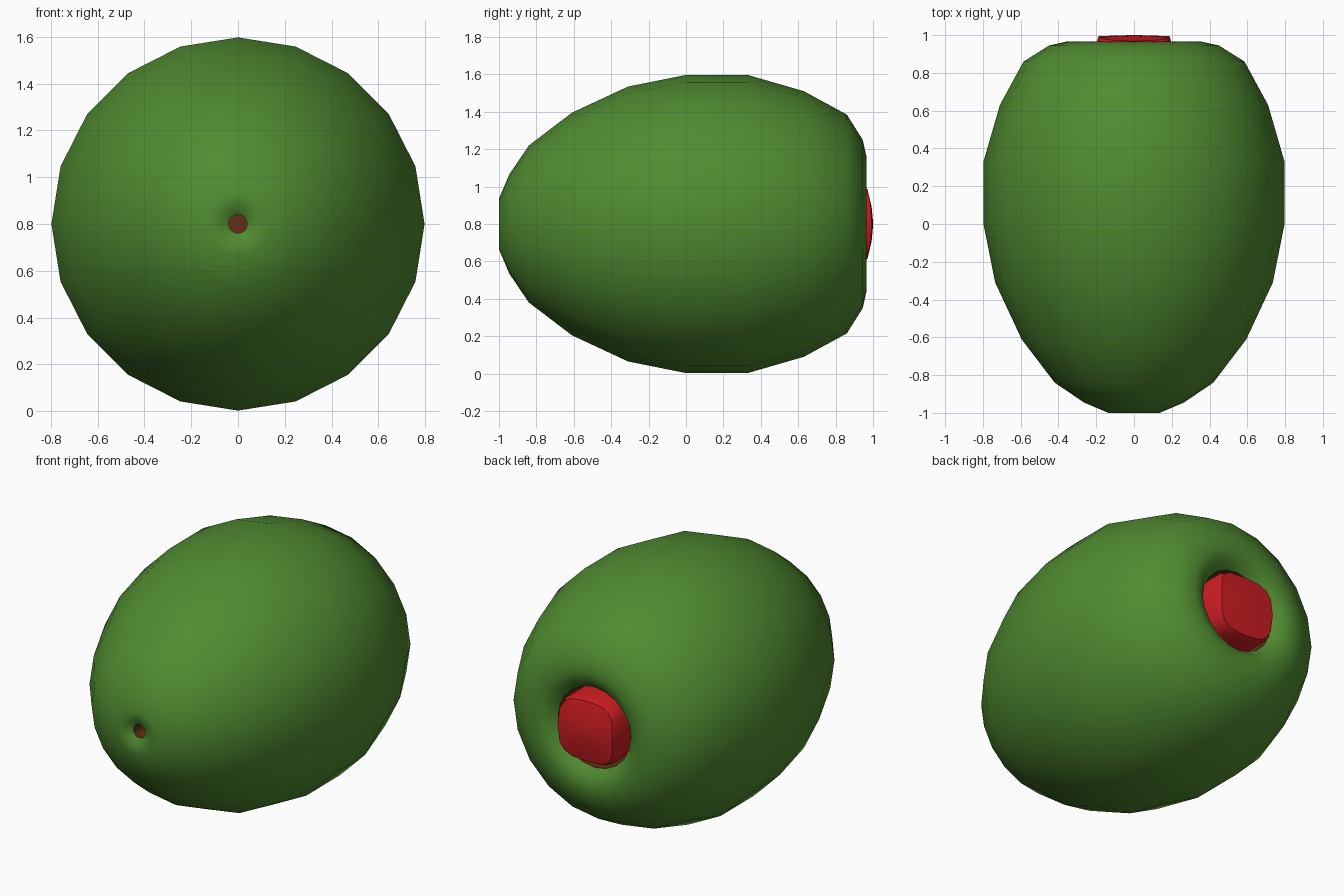
import bpy, bmesh
from math import sin, cos, tau, copysign

if "Cube" in bpy.data.objects:
    bpy.data.objects.remove(bpy.data.objects["Cube"])

CZ = 0.8  # height of the olive's long axis


def material(name, rgb):
    m = bpy.data.materials.new(name)
    m.diffuse_color = (*rgb, 1)
    m.use_nodes = True
    m.node_tree.nodes["Principled BSDF"].inputs["Base Color"].default_value = m.diffuse_color
    return m


green = material("olive_green", (0.08, 0.26, 0.03))
brown = material("pit_brown", (0.12, 0.03, 0.008))
red = material("pepper_red", (0.6, 0.012, 0.015))


def loft(name, rings, mat, cap_start=False, cap_end=False):
    """Skin a list of equal-length point rings running along y."""
    bm = bmesh.new()
    loops = [[bm.verts.new(p) for p in ring] for ring in rings]
    n = len(loops[0])
    for a, b in zip(loops, loops[1:]):
        for i in range(n):
            j = (i + 1) % n
            bm.faces.new((a[i], a[j], b[j], b[i]))
    if cap_start:
        bm.faces.new(loops[0])
    if cap_end:
        bm.faces.new(loops[-1])
    bmesh.ops.recalc_face_normals(bm, faces=bm.faces)
    me = bpy.data.meshes.new(name)
    bm.to_mesh(me)
    bm.free()
    me.materials.append(mat)
    ob = bpy.data.objects.new(name, me)
    bpy.context.collection.objects.link(ob)
    bpy.ops.object.select_all(action='DESELECT')
    ob.select_set(True)
    bpy.context.view_layer.objects.active = ob
    return ob


def circle(y, r, n=20):
    return [(r * sin(tau * i / n), y, CZ + r * cos(tau * i / n)) for i in range(n)]


# Olive skin: lathed profile with a dimple at each end
profile = [(-0.97, 0.04), (-0.995, 0.08), (-1.0, 0.135), (-0.945, 0.265),
           (-0.84, 0.42), (-0.61, 0.595), (-0.31, 0.735), (0.0, 0.797),
           (0.33, 0.797), (0.63, 0.71), (0.86, 0.585), (0.945, 0.45),
           (0.965, 0.36), (0.945, 0.29), (0.90, 0.25)]
loft("olive_skin", [circle(y, r) for y, r in profile], green)
bpy.ops.object.shade_smooth()

# Brown linings of the two holes
loft("stem_hole", [circle(-0.97, 0.04), circle(-0.85, 0.04)], brown, cap_end=True)
bpy.ops.object.shade_smooth_by_angle()
loft("stuffing_hole", [circle(0.90, 0.25), circle(0.60, 0.25)], brown, cap_end=True)
bpy.ops.object.shade_smooth_by_angle()


# Pepper stuffing: rounded-square plug with a gently arched end
def plug_ring(y, s, arch=0.0, n=16):
    pts = []
    for i in range(n):
        c, d = cos(tau * i / n), sin(tau * i / n)
        x = 0.2 * s * copysign(abs(c) ** 0.6, c)
        z = 0.2 * s * copysign(abs(d) ** 0.6, d)
        pts.append((x, y - arch * z * z, CZ + z))
    return pts


loft("pepper_stuffing", [plug_ring(0.62, 1.0), plug_ring(0.955, 1.0, 0.4),
                         plug_ring(0.994, 0.94, 0.7), plug_ring(0.998, 0.5, 0.7),
                         plug_ring(1.0, 0.05, 0.7)], red, cap_start=True, cap_end=True)
bpy.ops.object.shade_smooth_by_angle()
